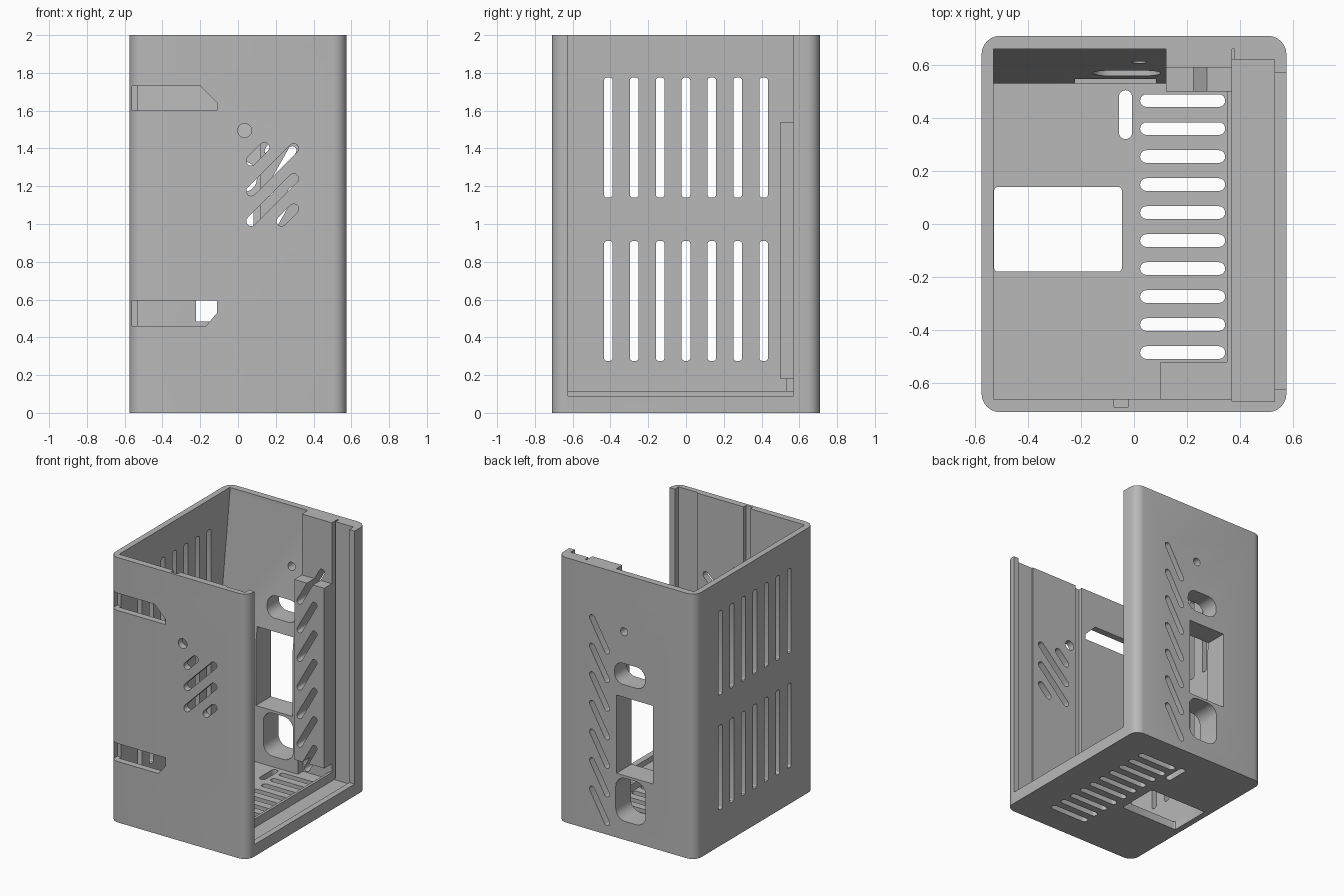
import bpy, bmesh
from math import pi, sin, cos, atan2, hypot, radians

cube = bpy.data.objects.get("Cube")
if cube:
    bpy.data.objects.remove(cube)

grey = bpy.data.materials.new("matte grey")
grey.use_nodes = True
colour = (0.48, 0.48, 0.48, 1)
grey.diffuse_color = colour
grey.node_tree.nodes["Principled BSDF"].inputs["Base Color"].default_value = colour


# Outlines
def rect(u0, u1, v0, v1, r=0.0, steps=6):
    if r == 0:
        return [(u0, v0), (u1, v0), (u1, v1), (u0, v1)]
    pts = []
    centres = [(u1 - r, v1 - r), (u0 + r, v1 - r), (u0 + r, v0 + r), (u1 - r, v0 + r)]
    for k, (cu, cv) in enumerate(centres):
        for i in range(steps + 1):
            a = (k + i / steps) * pi / 2
            pts.append((cu + r * cos(a), cv + r * sin(a)))
    return pts


def slot(u0, v0, u1, v1, r, steps=8):
    a0 = atan2(v1 - v0, u1 - u0)
    pts = []
    for cu, cv, start in ((u1, v1, a0 - pi / 2), (u0, v0, a0 + pi / 2)):
        for i in range(steps + 1):
            a = start + pi * i / steps
            pts.append((cu + r * cos(a), cv + r * sin(a)))
    return pts


def circle(u, v, r, n=24):
    return [(u + r * cos(2 * pi * i / n), v + r * sin(2 * pi * i / n)) for i in range(n)]


# Solid from one or more outlines, each extruded along an axis
def solid(name, parts):
    bm = bmesh.new()
    for axis, pts, lo, hi in parts:
        place = {"x": lambda u, v, w: (w, u, v),
                 "y": lambda u, v, w: (u, w, v),
                 "z": lambda u, v, w: (u, v, w)}[axis]
        a = [bm.verts.new(place(u, v, lo)) for u, v in pts]
        b = [bm.verts.new(place(u, v, hi)) for u, v in pts]
        bm.faces.new(a)
        bm.faces.new(b[::-1])
        for i in range(len(a)):
            j = (i + 1) % len(a)
            bm.faces.new((a[i], b[i], b[j], a[j]))
    bmesh.ops.recalc_face_normals(bm, faces=bm.faces[:])
    mesh = bpy.data.meshes.new(name)
    bm.to_mesh(mesh)
    bm.free()
    mesh.materials.append(grey)
    ob = bpy.data.objects.new(name, mesh)
    bpy.context.collection.objects.link(ob)
    return ob


def combine(target, parts, operation):
    tool = solid("tool", parts)
    mod = target.modifiers.new("bool", "BOOLEAN")
    mod.operation, mod.solver, mod.object = operation, "EXACT", tool
    bpy.context.view_layer.objects.active = target
    bpy.ops.object.modifier_apply(modifier=mod.name)
    bpy.data.objects.remove(tool)


# Rounded outer shell, hollow from the top and open on the +x side
case = solid("enclosure_shell", [("z", rect(-0.575, 0.575, -0.71, 0.71, 0.07), 0, 2)])
combine(case, [("z", rect(-0.53, 0.38, -0.66, 0.66), 0.06, 2.2)], "DIFFERENCE")
combine(case, [("z", rect(0.37, 0.53, -0.67, 0.62), 0.05, 2.2)], "DIFFERENCE")   # panel groove
combine(case, [("z", rect(0.52, 0.7, -0.625, 0.57), 0.09, 2.2)], "DIFFERENCE")   # side opening

# Inner thickening: sloped back wall, jamb, vent plate, sill and floor pad
slope = [(0.665, 2), (0.53, 0.95), (0.53, 0.04), (0.68, 0.04), (0.68, 2)]
combine(case, [("x", slope, -0.55, 0.13)], "UNION")
combine(case, [("z", rect(0.12, 0.37, 0.59, 0.68), 0.04, 2)], "UNION")
combine(case, [("z", rect(0.12, 0.37, 0.5, 0.6), 0.18, 1.54)], "UNION")
combine(case, [("z", rect(0.35, 0.37, -0.68, 0.6), 0.04, 0.115)], "UNION")
combine(case, [("z", rect(0.1, 0.36, -0.68, -0.52), 0.04, 0.115)], "UNION")

cuts = []
# Left wall: two rows of upright vents
for i in range(7):
    y = (i - 3) * 0.137
    for z0, z1 in ((0.275, 0.91), (1.14, 1.775)):
        cuts.append(("x", rect(y - 0.023, y + 0.023, z0, z1, 0.015, 3), -0.7, -0.5))

# Floor: ten vents, a cable slot and a large window
for i in range(10):
    y = -0.485 + i * 0.1056
    cuts.append(("z", slot(0.047, y, 0.32, y, 0.024), -0.1, 0.1))
cuts.append(("z", slot(-0.032, 0.345, -0.032, 0.48, 0.025), -0.1, 0.1))
cuts.append(("z", rect(-0.528, -0.045, -0.18, 0.14, 0.015, 3), -0.1, 0.1))

# Back wall: window, two rounded ports, screw hole and slanted vents
cuts.append(("y", rect(-0.222, 0.083, 0.485, 1.075), 0.495, 0.8))
cuts.append(("y", rect(-0.155, 0.1, 1.17, 1.33, 0.07), 0.495, 0.8))
cuts.append(("y", rect(-0.16, 0.09, 0.14, 0.465, 0.08), 0.495, 0.8))
cuts.append(("y", circle(0.02, 1.57, 0.03), 0.495, 0.8))
for i in range(7):
    z = 0.09 + i * 0.216
    cuts.append(("y", slot(0.163, z, 0.288, z + 0.22, 0.022), 0.495, 0.8))

# Front wall: diagonal vents, round hole and two clipped slots
for u0, v0, length in ((0.07, 1.335, 0.07), (0.07, 1.175, 0.225),
                       (0.07, 1.015, 0.225), (0.23, 1.015, 0.065)):
    cuts.append(("y", slot(u0, v0, u0 + length, v0 + length, 0.026), -0.8, -0.64))
cuts.append(("y", circle(0.035, 1.495, 0.037), -0.8, -0.64))
cuts.append(("y", [(-0.56, 1.6), (-0.11, 1.6), (-0.11, 1.64), (-0.2, 1.73), (-0.56, 1.73)], -0.8, -0.64))
cuts.append(("y", [(-0.56, 0.46), (-0.17, 0.46), (-0.11, 0.53), (-0.11, 0.595), (-0.56, 0.595)], -0.8, -0.64))

# Guide channel inside the front wall
cuts.append(("z", rect(-0.075, -0.02, -0.69, -0.64), 0.15, 2.2))
combine(case, cuts, "DIFFERENCE")

# Crisp edges with smooth corners
for ob in bpy.context.selected_objects:
    ob.select_set(False)
case.select_set(True)
bpy.context.view_layer.objects.active = case
bpy.ops.object.shade_smooth_by_angle(angle=radians(30))
